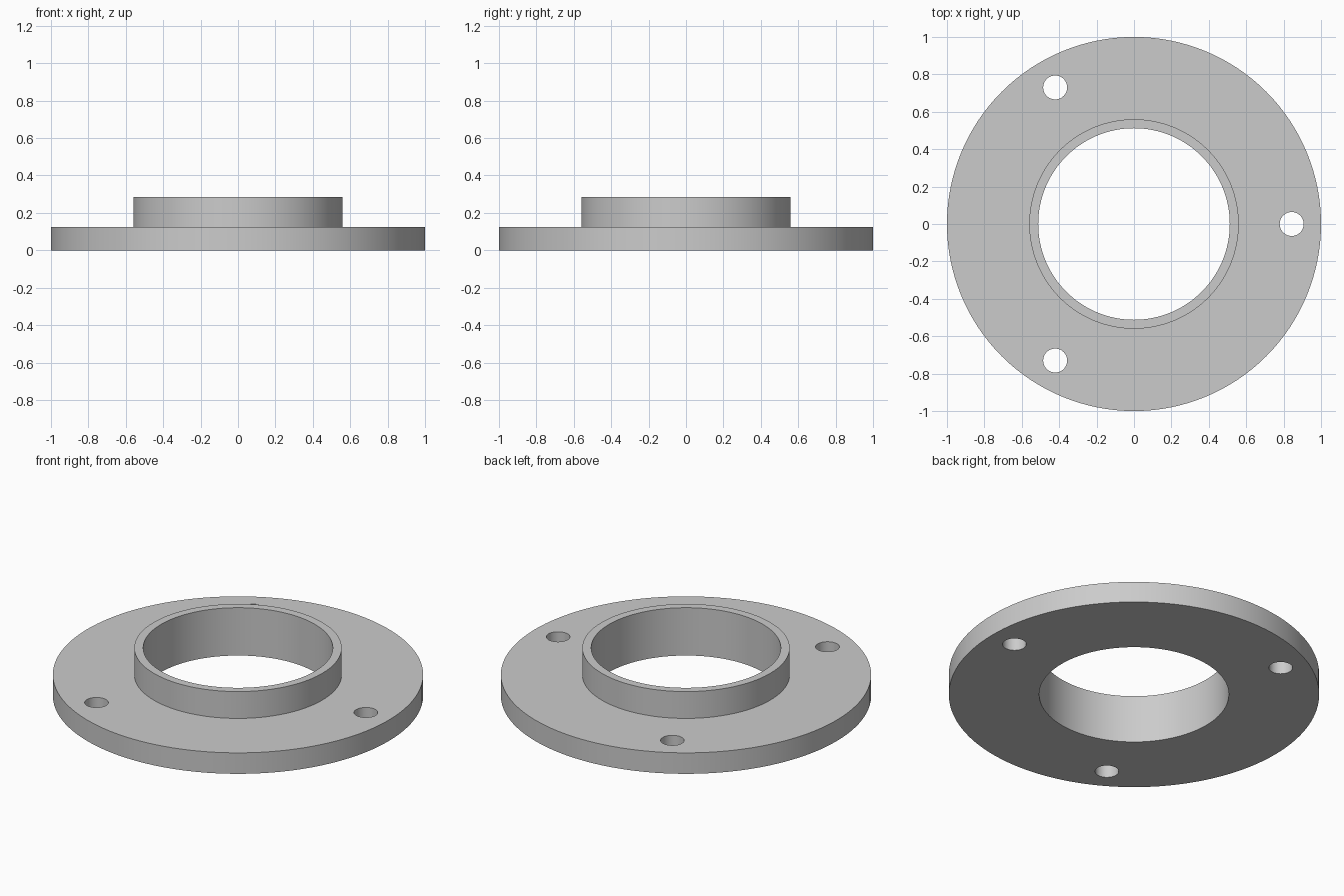
import bpy, bmesh, math

if "Cube" in bpy.data.objects:
    bpy.data.objects.remove(bpy.data.objects["Cube"])

SEGMENTS = 128
FLANGE_R, FLANGE_H = 1.0, 0.125
COLLAR_R, COLLAR_H = 0.56, 0.285
BORE_R = 0.512
HOLE_R, HOLE_CIRCLE, HOLES = 0.064, 0.843, 3

grey = bpy.data.materials.new("plain grey")
grey.diffuse_color = (0.6, 0.6, 0.6, 1)
grey.use_nodes = True
grey.node_tree.nodes["Principled BSDF"].inputs["Base Color"].default_value = grey.diffuse_color


def lathe(name, profile):
    """Revolve a closed (radius, z) profile around the z axis."""
    bm = bmesh.new()
    rings = []
    for i in range(SEGMENTS):
        a = 2 * math.pi * i / SEGMENTS
        rings.append([bm.verts.new((r * math.cos(a), r * math.sin(a), z)) for r, z in profile])
    n = len(profile)
    for i in range(SEGMENTS):
        a, b = rings[i], rings[(i + 1) % SEGMENTS]
        for j in range(n):
            k = (j + 1) % n
            bm.faces.new((a[j], b[j], b[k], a[k]))
    bmesh.ops.recalc_face_normals(bm, faces=bm.faces)
    mesh = bpy.data.meshes.new(name)
    bm.to_mesh(mesh)
    bm.free()
    obj = bpy.data.objects.new(name, mesh)
    bpy.context.collection.objects.link(obj)
    mesh.materials.append(grey)
    return obj


# Flange disc with raised collar and through bore
flange = lathe("collared_flange", [
    (BORE_R, 0), (FLANGE_R, 0), (FLANGE_R, FLANGE_H),
    (COLLAR_R, FLANGE_H), (COLLAR_R, COLLAR_H), (BORE_R, COLLAR_H)])

# Bolt holes, evenly spaced
for i in range(HOLES):
    a = 2 * math.pi * i / HOLES
    bpy.ops.mesh.primitive_cylinder_add(
        vertices=48, radius=HOLE_R, depth=0.5,
        location=(HOLE_CIRCLE * math.cos(a), HOLE_CIRCLE * math.sin(a), FLANGE_H / 2))
    cutter = bpy.context.object
    cutter.name = "bolt_hole_cutter"
    cutter.hide_render = True
    cutter.data.materials.append(grey)
    mod = flange.modifiers.new("bolt hole", 'BOOLEAN')
    mod.operation = 'DIFFERENCE'
    mod.solver = 'EXACT'
    mod.object = cutter
    bpy.context.view_layer.objects.active = flange
    bpy.ops.object.modifier_apply(modifier=mod.name)
    bpy.data.objects.remove(cutter)

# Smooth the round walls, keep the rims sharp
bpy.ops.object.select_all(action='DESELECT')
flange.select_set(True)
bpy.context.view_layer.objects.active = flange
bpy.ops.object.shade_smooth_by_angle(angle=math.radians(30))
